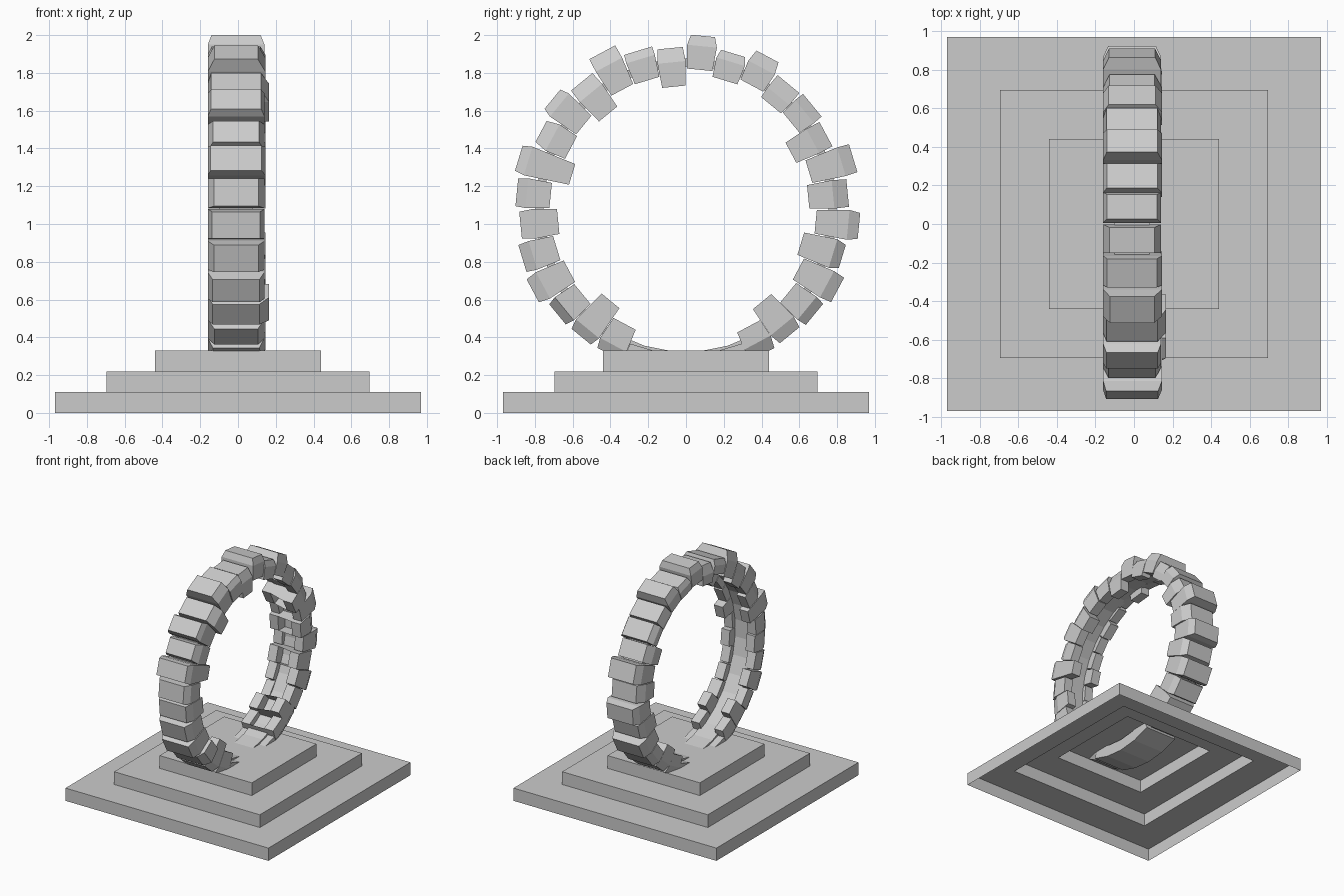
import bpy, bmesh, math, random

if "Cube" in bpy.data.objects:
    bpy.data.objects.remove(bpy.data.objects["Cube"])

random.seed(4)
CZ = 1.08          # height of the ring centre
COUNT = 32         # stones round the ring


def finish(name, bm, normals=True):
    if normals:
        bmesh.ops.recalc_face_normals(bm, faces=bm.faces)
    mesh = bpy.data.meshes.new(name)
    bm.to_mesh(mesh)
    bm.free()
    ob = bpy.data.objects.new(name, mesh)
    bpy.context.collection.objects.link(ob)
    return ob


def place(ang, x, r, t):
    """Ring coordinates (across, radius, tangent) to world; angle 0 is the top."""
    return (x, r * math.sin(ang) + t * math.cos(ang),
            CZ + r * math.cos(ang) - t * math.sin(ang))


# Stepped base: a skin open underneath
bm = bmesh.new()
prev = None
for h, z in [(.968, 0), (.968, .11), (.695, .11), (.695, .22), (.44, .22), (.44, .33)]:
    loop = [bm.verts.new((sx * h, sy * h, z)) for sx, sy in ((-1, -1), (1, -1), (1, 1), (-1, 1))]
    if prev:
        for i in range(4):
            j = (i + 1) % 4
            bm.faces.new((prev[i], prev[j], loop[j], loop[i]))
    prev = loop
bm.faces.new(prev)
finish("stepped_base", bm, False)

# Thin core ring, seen in the gaps and as the floor of the inner channel
bm = bmesh.new()
loops = [[bm.verts.new(place(2 * math.pi * (i + .5) / COUNT, x, r, 0))
          for x, r in ((-.10, .757), (.08, .757), (.08, .80), (-.10, .80))]
         for i in range(COUNT)]
for i in range(COUNT):
    a, b = loops[i], loops[(i + 1) % COUNT]
    for k in range(4):
        bm.faces.new((a[k], a[(k + 1) % 4], b[(k + 1) % 4], b[k]))
finish("core_ring", bm)


def stone(name, ang, rin, rout):
    """U-shaped wedge: two legs beside the channel, bevelled outer end."""
    rc = rout - random.uniform(.045, .085)
    xr = random.choice((.14, .14, .145, .165))
    xo = random.uniform(.105, .125)
    rin2 = min(.755, rin + random.uniform(0, .05))
    end = random.uniform(.062, .078)
    slope = .079 / rc
    if rc < .80:
        slope = .077 / .8
    prof = [(-.16, rin2), (-.08, rin2), (-.08, .77), (.06, .77), (.06, rin),
            (xr, rin), (xr, rc), (xo, rout), (-xo - .02, rout), (-.16, rc)]
    bm = bmesh.new()
    sides = []
    for s in (-1, 1):
        sides.append([bm.verts.new(place(ang, x, r, s * (end if r == rout else slope * r)))
                      for x, r in prof])
    for vs in sides:
        bm.faces.new(vs[:7] + vs[9:])
        bm.faces.new(vs[6:])
    n = len(prof)
    for i in range(n):
        j = (i + 1) % n
        bm.faces.new((sides[0][i], sides[0][j], sides[1][j], sides[1][i]))
    bmesh.ops.triangulate(bm, faces=[f for f in bm.faces if len(f.verts) > 4])
    finish(name, bm)


# Inner and outer radius of each stone, from the top down each side
back = [(.74, .92), (.71, .86), (.74, .915), (.71, .855), (.72, .865), (.63, .84), (.68, .925),
        (.65, .86), (.69, .92), (.635, .865), (.675, .91), (.70, .88), (.635, .865), (.705, .87)]
front = [(.65, .855), (.71, .875), (.715, .94), (.65, .87), (.70, .915), (.69, .87), (.63, .925),
         (.72, .90), (.68, .88), (.715, .905), (.70, .92), (.71, .88), (.63, .875), (.69, .87)]
for side, label, radii in ((1, "back", back), (-1, "front", front)):
    for k, (rin, rout) in enumerate(radii):
        stone(f"{label}_stone_{k + 1}", side * math.pi * (2 * k + 1) / COUNT, rin, rout)

# Plain footing stones sunk into the base
bm = bmesh.new()
prev = None
for i in range(5):
    ang = math.pi + (i - 2) * 2 * math.pi / COUNT
    cur = [bm.verts.new(place(ang, x, r, 0))
           for x, r in ((-.16, .772), (.14, .772), (.14, .87), (-.16, .87))]
    if prev:
        for k in range(4):
            j = (k + 1) % 4
            bm.faces.new((prev[k], prev[j], cur[j], cur[k]))
    else:
        bm.faces.new(cur)
    prev = cur
bm.faces.new(prev)
finish("footing_stones", bm)
